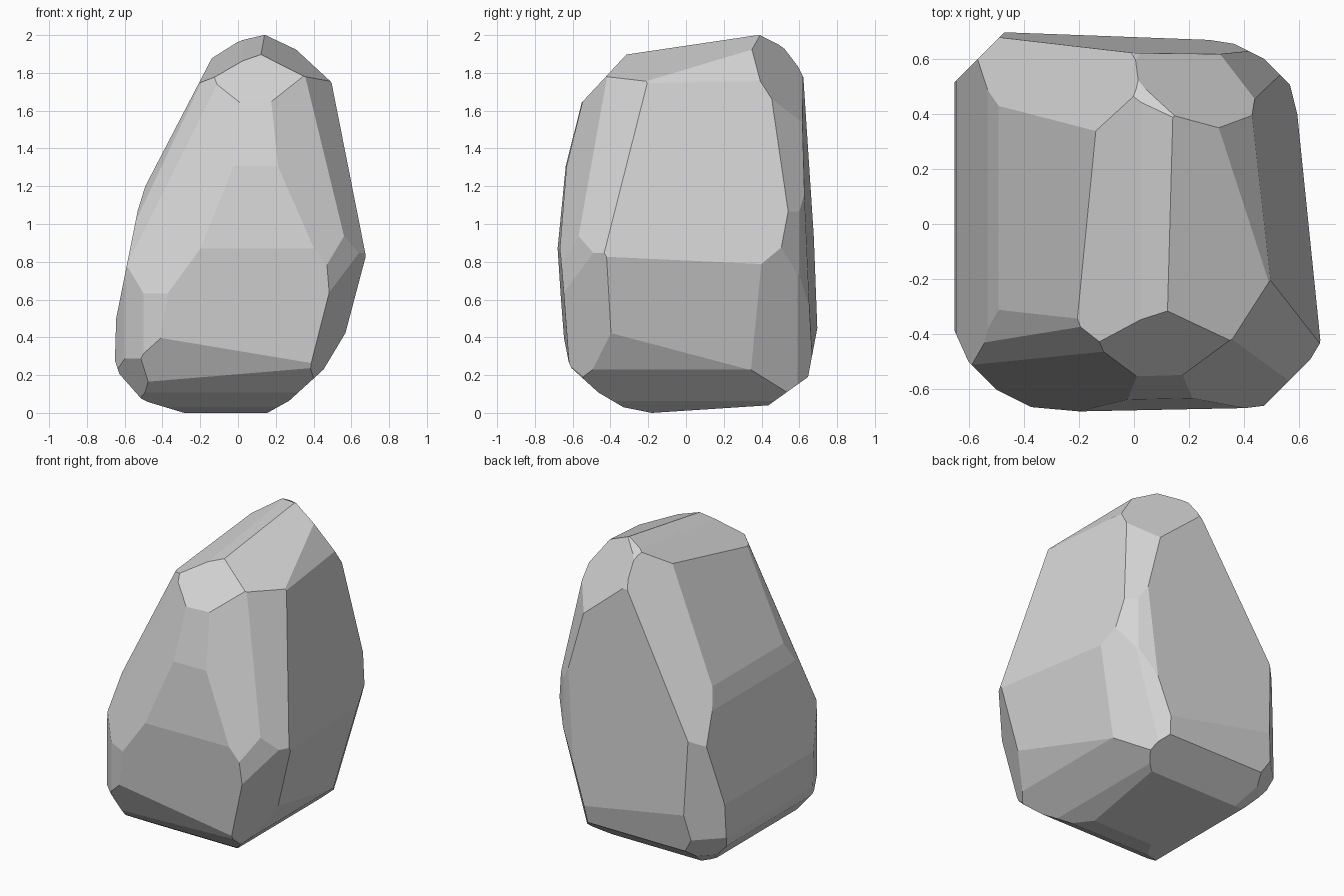
import bpy
import bmesh
from mathutils import Vector

default_cube = bpy.data.objects.get("Cube")
if default_cube:
    bpy.data.objects.remove(default_cube, do_unlink=True)


def make_material(name, colour):
    material = bpy.data.materials.new(name)
    material.use_nodes = True
    material.diffuse_color = colour
    material.node_tree.nodes["Principled BSDF"].inputs["Base Color"].default_value = colour
    return material


def chisel(bm, normal, reach):
    """Slice off everything where normal . point exceeds reach, then cap the cut."""
    normal = Vector(normal)
    point = normal * (reach / normal.length_squared)
    bmesh.ops.bisect_plane(
        bm, geom=bm.verts[:] + bm.edges[:] + bm.faces[:], dist=0.0005,
        plane_co=point, plane_no=normal, clear_outer=True)
    rim = [e for e in bm.edges if e.is_boundary]
    if rim:
        bmesh.ops.edgenet_fill(bm, edges=rim)


# Each cut is a facing direction and how far the stone reaches along it
left_side = [
    ((1, .11, .17), .77), ((1, .09, -.26), .423), ((1, 0, -.6), .315),
    ((1, 0, -1.1), .2), ((1, 0, -1.8), .155),
]
right_side = [
    ((-1, 0, .52), 1.115), ((-1, 0, .31), .863), ((-1, 0, .2), .745),
    ((-1, 0, .03), .66), ((-1, 0, -.33), .56), ((-1, 0, -.88), .446),
    ((-1, 0, -2), .36),
]
front_side = [
    ((.02, -1, .09), .754), ((.02, -1, .25), .963), ((.02, -1, -.08), .606),
    ((-.05, -1, -.5), .468), ((0, -1, -1.1), .345), ((0, -1, -1.7), .28),
    ((0, -1, -5), .18),
]
back_side = [
    ((.045, 1, .04), .692), ((0, 1, -.19), .61), ((0, 1, -1.4), .38),
]
crown = [
    ((-.5, -.14, 1), 1.9), ((-.3, -.14, 1), 1.905), ((.43, -.16, 1), 2),
    ((1, .1, .75), 1.785), ((0, -1, .93), 2.08), ((0, 1, .5), 1.51),
    ((0, 1, 1.4), 3.22), ((0, 1, 2), 4.39), ((.6, 1, .7), 1.88),
    ((-1, .67, .61), 1.51),
]
underside = [((0, .065, -1), -.012), ((-.3, 0, -1), .085)]
front_corners = [
    ((-1, -1, .55), 1.53), ((-.5, -1, .3), 1.04), ((-1, -.35, .5), 1.2),
    ((-1, -1, 0), 1.1), ((-.5, -1, 0), .85), ((-1, -.45, 0), .825),
    ((1, -1, 0), 1.13), ((.5, -1, .3), 1.13), ((1, -.6, .35), 1.23),
    ((1, -.6, -.3), .68), ((-1, -1, -.8), .87), ((1, -1, -.8), .8),
]
back_corners = [
    ((-1, 1, 0), 1.165), ((1, 1, 0), 1.07), ((.5, 1, 0), .835),
    ((1, .5, -.3), .555), ((1, 1, -.3), .85), ((1, 1, .3), 1.39),
    ((-1, 1, -.8), .94), ((-1, 1, -2), .775),
]

# Rough block, chiselled facet by facet
bm = bmesh.new()
bmesh.ops.create_cube(bm, size=4)
bmesh.ops.translate(bm, verts=bm.verts, vec=(0, 0, 1))
for group in (left_side, right_side, front_side, back_side, crown,
              underside, front_corners, back_corners):
    for direction, reach in group:
        chisel(bm, direction, reach)
bmesh.ops.remove_doubles(bm, verts=bm.verts, dist=0.002)
bmesh.ops.recalc_face_normals(bm, faces=bm.faces)

# Set the stone on the ground
floor = min(v.co.z for v in bm.verts)
bmesh.ops.translate(bm, verts=bm.verts, vec=(0, 0, -floor))

mesh = bpy.data.meshes.new("boulder")
bm.to_mesh(mesh)
bm.free()
mesh.materials.append(make_material("stone grey", (0.66, 0.66, 0.66, 1)))
boulder = bpy.data.objects.new("boulder", mesh)
bpy.context.collection.objects.link(boulder)
